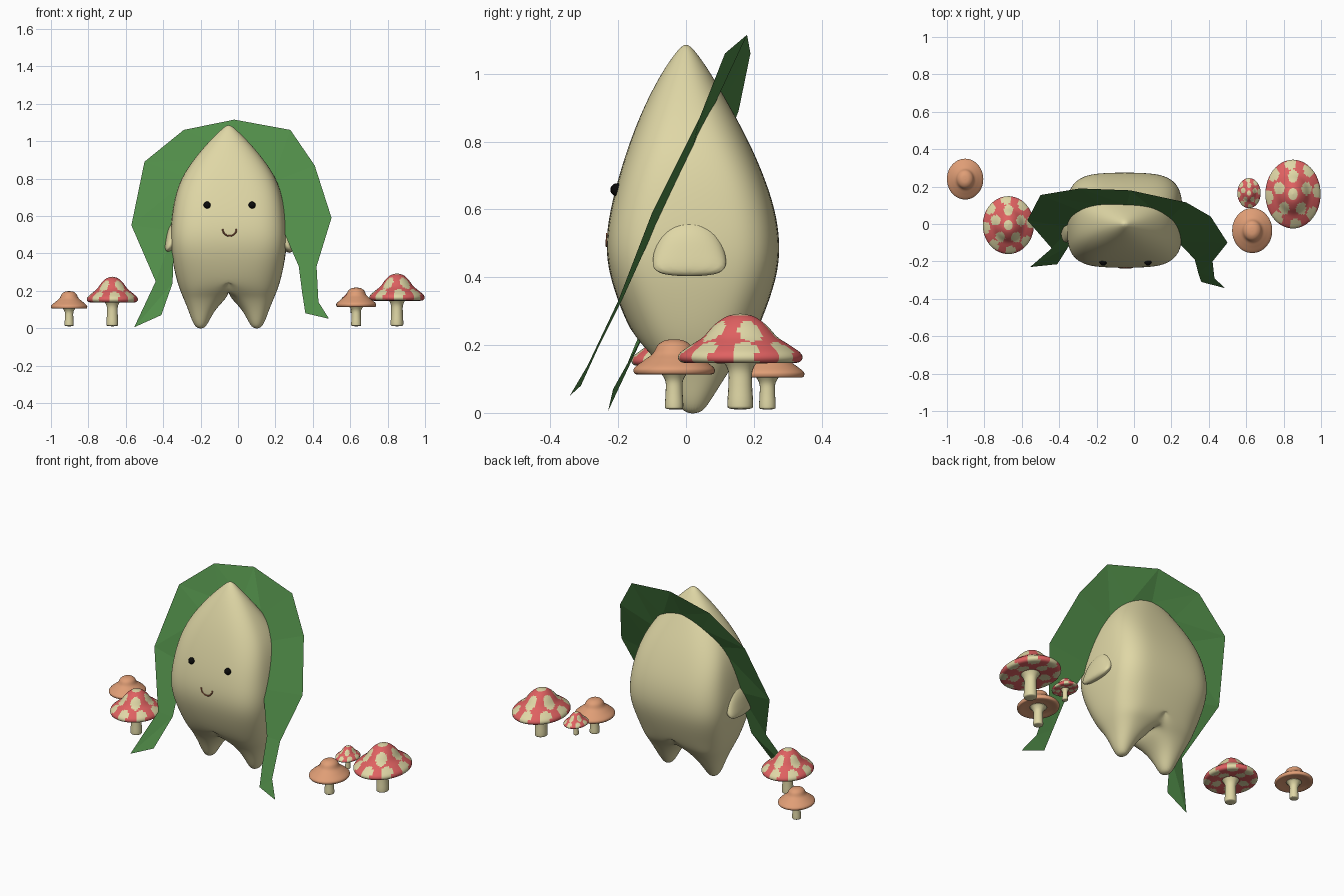
import bpy, bmesh, math
from mathutils import Vector
from mathutils.bvhtree import BVHTree

if "Cube" in bpy.data.objects:
    bpy.data.objects.remove(bpy.data.objects["Cube"])


def material(name, rgb):
    m = bpy.data.materials.new(name)
    m.diffuse_color = (*rgb, 1)
    m.use_nodes = True
    m.node_tree.nodes["Principled BSDF"].inputs["Base Color"].default_value = m.diffuse_color
    return m


CREAM = material("cream", (0.74, 0.68, 0.38))
GREEN = material("leaf green", (0.08, 0.26, 0.065))
RED = material("cap red", (0.74, 0.12, 0.12))
ORANGE = material("cap orange", (0.74, 0.34, 0.18))
BLACK = material("eye black", (0.003, 0.003, 0.003))
BROWN = material("mouth brown", (0.30, 0.10, 0.05))
CX = -0.05  # body centre line


def finish(name, bm, mats, loc=(0, 0, 0), smooth=True, recalc=True):
    if recalc:
        bmesh.ops.recalc_face_normals(bm, faces=bm.faces)
    for f in bm.faces:
        f.smooth = smooth
    me = bpy.data.meshes.new(name)
    bm.to_mesh(me)
    bm.free()
    for m in mats:
        me.materials.append(m)
    ob = bpy.data.objects.new(name, me)
    ob.location = loc
    bpy.context.collection.objects.link(ob)
    return ob


def loft(rings):
    """Skin closed rings of points, with a cap on both ends."""
    bm = bmesh.new()
    vs = [[bm.verts.new(p) for p in r] for r in rings]
    n = len(vs[0])
    for a, b in zip(vs, vs[1:]):
        for i in range(n):
            j = (i + 1) % n
            bm.faces.new((a[i], a[j], b[j], b[i]))
    bm.faces.new(vs[0][::-1])
    bm.faces.new(vs[-1])
    return bm


def mirror_and_smooth(ob):
    ob.modifiers.new("mirror", 'MIRROR')
    ob.modifiers.new("subsurf", 'SUBSURF').levels = 2
    ob.modifiers["subsurf"].render_levels = 2


def power(v, p):
    return math.copysign(abs(v) ** p, v)


# Body: half of it as rounded-box rings; the low rings are one leg
# z, ring centre x, half width, y centre, half depth, roundness
BODY = [(-0.003, .15, .02, .02, .025, 1), (.035, .15, .045, .022, .05, 1),
        (.1, .145, .072, .028, .085, .9), (.165, .125, .12, .03, .125, .8),
        (.2, .095, .165, .028, .16, .75), (.265, 0, .283, .022, .2, .65),
        (.4, 0, .31, .022, .25, .55), (.5, 0, .315, .02, .26, .55),
        (.6, 0, .306, .02, .245, .57), (.7, 0, .29, .016, .215, .6),
        (.8, 0, .258, .01, .177, .7), (.9, 0, .192, .003, .13, .8),
        (1.0, 0, .105, 0, .075, .95), (1.06, 0, .042, 0, .033, 1),
        (1.085, 0, .012, 0, .01, 1)]
rings = []
for z, c, a, yc, b, p in BODY:
    ts = [math.tau * i / 24 for i in range(24)]
    rings.append([(max(0, c + a * power(round(math.cos(t), 6), p)),
                   yc + b * power(round(math.sin(t), 6), p), z) for t in ts])
bm = loft(rings)
bmesh.ops.delete(bm, geom=[f for f in bm.faces if all(v.co.x < 1e-5 for v in f.verts)],
                 context='FACES')
body = finish("body", bm, [CREAM], (CX, 0, 0))
mirror_and_smooth(body)

# Arms: stubby flaps, wide in y and thin at the drooping tip
rings = []
for x, z, ry, rt in [(.2, .56, .07, .06), (.27, .51, .1, .075),
                     (.31, .45, .115, .04), (.338, .405, .11, .014)]:
    ring = []
    for i in range(12):
        t = math.tau * i / 12
        s = rt * math.sin(t)
        ring.append((x + .7 * s, .01 + ry * power(round(math.cos(t), 6), .8), z + .7 * s))
    rings.append(ring)
arms = finish("arms", loft(rings), [CREAM], (CX, 0, 0))
mirror_and_smooth(arms)

# Face: eyes and mouth set on the body surface
bpy.context.view_layer.update()
tree = BVHTree.FromObject(body, bpy.context.evaluated_depsgraph_get())


def on_front(x, z):
    hit = tree.ray_cast(Vector((x - CX, -2, z)), Vector((0, 1, 0)))[0]
    return Vector((x, hit.y if hit else -.22, z))


for side, x in (("left", -.165), ("right", .075)):
    bm = bmesh.new()
    bmesh.ops.create_uvsphere(bm, u_segments=16, v_segments=10, radius=.019)
    finish(side + "_eye", bm, [BLACK], on_front(x, .658))

rings = []
for i in range(17):
    t = math.pi + math.pi * i / 16
    rad = Vector((math.cos(t), 0, math.sin(t)))
    mid = on_front(-.045 + .037 * rad.x, .53 + .037 * rad.z)
    rings.append([mid + .004 * (rad * math.cos(u) + Vector((0, 1, 0)) * math.sin(u))
                  for u in (k * math.tau / 6 for k in range(6))])
finish("mouth", loft(rings), [BROWN])

# Leaf hood: flat-faceted band from left tip over the head to right tip
OUTER = [(-.555, -.23, .005), (-.44, -.13, .25), (-.57, .02, .55), (-.5, .155, .89),
         (-.29, .19, 1.06), (-.02, .18, 1.115), (.28, .115, 1.06), (.41, .04, .87),
         (.5, -.1, .59), (.42, -.2, .33), (.43, -.29, .14), (.487, -.343, .05)]
INNER = [(-.41, -.215, .07), (-.35, -.12, .24), (-.34, -.02, .52), (-.26, .06, .8),
         (-.18, .1, .9), (-.04, .1, .95), (.1, .08, .9), (.18, .02, .78),
         (.23, -.09, .55), (.325, -.19, .33), (.343, -.26, .19), (.36, -.31, .08)]
bm = bmesh.new()
o = [bm.verts.new(p) for p in OUTER]
n = [bm.verts.new(p) for p in INNER]
for i in range(len(o) - 1):
    bm.faces.new((o[i], n[i], n[i + 1]))
    bm.faces.new((o[i], n[i + 1], o[i + 1]))
finish("leaf_hood", bm, [GREEN], smooth=False, recalc=False)


# Mushrooms
def spline(pts, steps):
    """Smooth curve through the profile points."""
    v = [Vector(p) for p in pts]
    v = [v[0]] + v + [v[-1]]
    out = []
    for a, b, c, d in zip(v, v[1:], v[2:], v[3:]):
        for k in range(steps):
            t = k / steps
            out.append(.5 * (2 * b + (c - a) * t + (2 * a - 5 * b + 4 * c - d) * t * t
                             + (3 * b - a - 3 * c + d) * t ** 3))
    return out + [v[-1]]


def lathe(profile, steps, segs, rx, ry, h):
    return loft([[(max(p.x, .002) * rx * math.cos(math.tau * i / segs),
                   max(p.x, .002) * ry * math.sin(math.tau * i / segs), p.y * h)
                  for i in range(segs)] for p in spline(profile, steps)])


# Profiles as (radius, height) on a unit mushroom
STEM = [(0, 0), (.17, .01), (.2, .06), (.185, .25), (.19, .4), (.27, .5), (.34, .54)]
RED_CAP = [(.25, .52), (.6, .49), (.9, .485), (1, .525), (.97, .59), (.8, .67),
           (.6, .755), (.42, .88), (.22, .97), (0, 1)]
ORANGE_CAP = [(.25, .55), (.6, .53), (.92, .5), (1, .55), (.95, .61), (.72, .71),
              (.52, .8), (.4, .92), (.22, .985), (0, 1)]
SPOTS = [(0, 0)] + [(.52 * math.cos(t), .52 * math.sin(t))
                    for t in (math.tau * k / 5 + .3 for k in range(5))]
SPOTS += [(.9 * math.cos(t), .9 * math.sin(t))
          for t in (math.tau * k / 8 + .1 for k in range(8))]

# name, colour, x, y, base z, x radius, y radius, height
for name, red, x, y, z, rx, ry, h in [
        ("big_right", True, .85, .16, .01, .147, .183, .283),
        ("tiny_right", True, .615, .165, .08, .062, .08, .135),
        ("front_right", False, .632, -.035, .01, .107, .12, .207),
        ("big_left", True, -.672, -.006, .01, .136, .154, .265),
        ("far_left", False, -.903, .24, .01, .097, .109, .188)]:
    stem_scale = 1.15 if red else 1.25
    finish(name + "_stem", lathe(STEM, 4, 20, rx * stem_scale, ry * stem_scale * .9, h),
           [CREAM], (x, y, z))
    bm = lathe(RED_CAP if red else ORANGE_CAP, 5, 56, rx, ry, h)
    if red:
        for f in bm.faces:
            c = f.calc_center_median()
            u, v = c.x / rx, c.y / ry
            if any(math.hypot(u - a, v - b) < .185 for a, b in SPOTS):
                f.material_index = 1
    finish(name + "_cap", bm, [RED, CREAM] if red else [ORANGE], (x, y, z))
